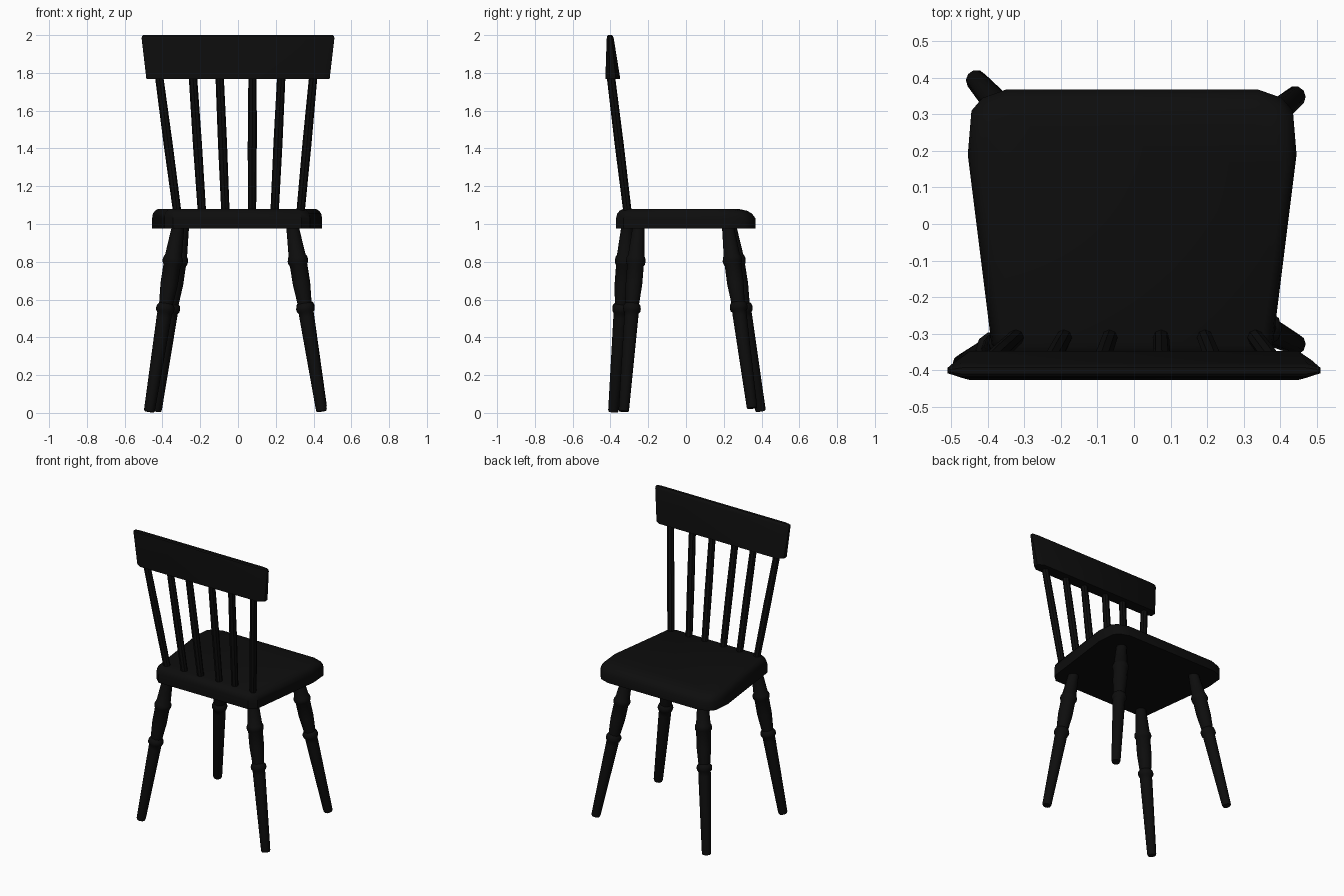
import bpy, bmesh, math
from mathutils import Vector

if "Cube" in bpy.data.objects:
    bpy.data.objects.remove(bpy.data.objects["Cube"])

paint = bpy.data.materials.new("black_paint")
paint.diffuse_color = (0.004, 0.004, 0.004, 1)
paint.use_nodes = True
paint.node_tree.nodes["Principled BSDF"].inputs["Base Color"].default_value = paint.diffuse_color


def loft(name, rings):
    """Skin a stack of equal-length rings and cap both ends."""
    bm = bmesh.new()
    loops = [[bm.verts.new(p) for p in ring] for ring in rings]
    n = len(loops[0])
    for a, b in zip(loops, loops[1:]):
        for i in range(n):
            j = (i + 1) % n
            bm.faces.new((a[i], a[j], b[j], b[i]))
    bm.faces.new(loops[0][::-1])
    bm.faces.new(loops[-1])
    bmesh.ops.recalc_face_normals(bm, faces=bm.faces)
    mesh = bpy.data.meshes.new(name)
    bm.to_mesh(mesh)
    bm.free()
    obj = bpy.data.objects.new(name, mesh)
    obj.data.materials.append(paint)
    bpy.context.collection.objects.link(obj)
    bpy.ops.object.select_all(action='DESELECT')
    bpy.context.view_layer.objects.active = obj
    obj.select_set(True)
    bpy.ops.object.shade_smooth_by_angle(angle=math.radians(40))
    return obj


def turned(name, start, end, profile, sides=10):
    """Turned rod along a slanted axis; profile holds (fraction, radius)."""
    start, end = Vector(start), Vector(end)
    axis = (end - start).normalized()
    u = axis.cross(Vector((0, 1, 0))).normalized()
    v = axis.cross(u)
    rings = []
    for t, r in profile:
        c = start.lerp(end, t)
        angles = [2 * math.pi * i / sides for i in range(sides)]
        rings.append([c + r * (math.cos(a) * u + math.sin(a) * v) for a in angles])
    return loft(name, rings)


# seat: tapered outline with softened top edge, rounder on the +y side
outline = [(-0.34, -0.37), (-0.385, -0.33), (-0.45, 0.19), (-0.44, 0.31),
           (-0.41, 0.345), (-0.345, 0.368), (0.345, 0.368), (0.41, 0.345),
           (0.44, 0.31), (0.45, 0.19), (0.385, -0.33), (0.34, -0.37)]
levels = [(0.975, 1, 1, 1), (1.03, 1, 1, 1), (1.055, 0.99, 0.985, 0.95),
          (1.07, 0.965, 0.95, 0.88), (1.08, 0.93, 0.9, 0.75)]
loft("seat", [[(x * sx - 0.005, y * (front if y > 0 else back), z) for x, y in outline]
              for z, sx, back, front in levels])

# legs: turned with two beads, each splayed slightly differently
leg_profile = [(0, 0.026), (0.01, 0.029), (0.5, 0.039), (0.525, 0.039),
               (0.535, 0.047), (0.55, 0.049), (0.565, 0.046), (0.575, 0.037),
               (0.68, 0.046), (0.78, 0.046), (0.79, 0.052), (0.805, 0.054),
               (0.82, 0.051), (0.83, 0.045), (0.97, 0.034), (1, 0.033)]
legs = {"left_back_leg": ((-0.47, -0.385, 0.006), (-0.315, -0.31, 1.0)),
        "right_back_leg": ((0.443, -0.33, 0.008), (0.286, -0.25, 1.0)),
        "left_far_leg": ((-0.433, 0.395, 0.01), (-0.29, 0.233, 1.0)),
        "right_far_leg": ((0.443, 0.35, 0.025), (0.286, 0.22, 1.0))}
for name, (foot, top) in legs.items():
    turned(name, foot, top, leg_profile)

# spindles fan out from the seat up into the top rail
bottoms = [-0.32, -0.19, -0.066, 0.074, 0.193, 0.33]
tops = [-0.42, -0.24, -0.098, 0.077, 0.23, 0.40]
for i, (xb, xt) in enumerate(zip(bottoms, tops)):
    turned(f"spindle_{i + 1}", (xb, -0.308, 1.05), (xt, -0.4, 1.8),
           [(0, 0.022), (0.5, 0.024), (1, 0.022)], sides=8)


# top rail: wedge-shaped board with chamfered ends
def rail_ring(z, w, y0, y1):
    cx, cy = 0.035, (y1 - y0) * 0.3
    return [(-w + cx, y0, z), (w - cx, y0, z), (w, y0 + cy, z), (w, y1 - cy, z),
            (w - cx, y1, z), (-w + cx, y1, z), (-w, y1 - cy, z), (-w, y0 + cy, z)]


loft("top_rail", [rail_ring(1.768, 0.485, -0.427, -0.348),
                  rail_ring(1.98, 0.51, -0.42, -0.382),
                  rail_ring(1.994, 0.509, -0.418, -0.387),
                  rail_ring(2.0, 0.503, -0.411, -0.393)])
